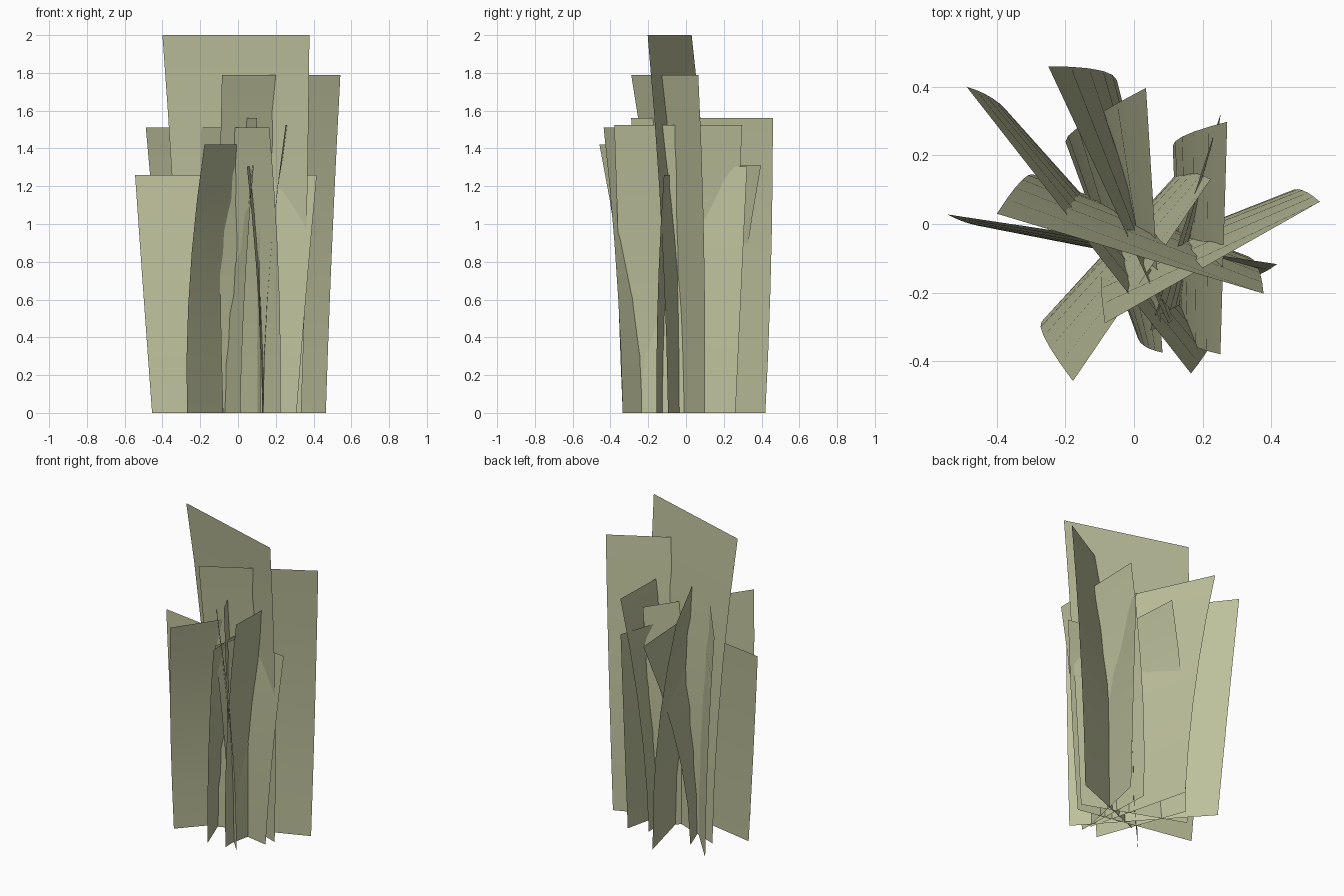
import bpy
from mathutils import Vector

if "Cube" in bpy.data.objects:
    bpy.data.objects.remove(bpy.data.objects["Cube"])

mat = bpy.data.materials.new("dry_grass")
mat.diffuse_color = (0.51, 0.53, 0.33, 1)
mat.use_nodes = True
mat.node_tree.nodes["Principled BSDF"].inputs["Base Color"].default_value = mat.diffuse_color

SEGMENTS = 5   # rows up each blade sheet
BEND = 1.9     # how late the outward lean sets in


def grass_sheet(name, height, base, top):
    """Bent, twisted sheet between a base edge on the ground and a top edge."""
    base = [Vector(p) for p in base]
    top = [Vector(p) for p in top]
    along = (base[1] - base[0]).normalized()
    verts = []
    for i in range(SEGMENTS + 1):
        t = i / SEGMENTS
        for b, e in zip(base, top):
            shift = e - b
            widen = along * shift.dot(along)      # even flare along the width
            lean = shift - widen                  # curved lean across it
            p = b + widen * t + lean * t ** BEND
            verts.append((p.x, p.y, height * t))
    faces = [(2 * i, 2 * i + 1, 2 * i + 3, 2 * i + 2) for i in range(SEGMENTS)]
    mesh = bpy.data.meshes.new(name)
    mesh.from_pydata(verts, [], faces)
    mesh.materials.append(mat)
    mesh.shade_smooth()
    obj = bpy.data.objects.new(name, mesh)
    bpy.context.collection.objects.link(obj)


# Height, base edge ends, top edge ends of every crossed sheet
SHEETS = [
    (2.00, [(-0.295, 0.145), (0.335, -0.095)], [(-0.40, 0.03), (0.378, -0.203)]),
    (1.79, [(-0.08, -0.115), (0.465, 0.10)], [(-0.085, -0.29), (0.542, 0.065)]),
    (1.56, [(0.12, -0.265), (-0.05, 0.42)], [(0.10, -0.29), (-0.25, 0.46)]),
    (1.525, [(0.135, -0.325), (0.113, 0.228)], [(0.252, -0.38), (0.272, 0.298)]),
    (1.51, [(-0.375, 0.335), (0.225, -0.335)], [(-0.488, 0.40), (0.166, -0.436)]),
    (1.42, [(-0.27, -0.285), (0.128, 0.15)], [(-0.178, -0.458), (0.224, 0.131)]),
    (1.31, [(0.012, -0.335), (-0.20, 0.24)], [(0.083, -0.375), (0.035, 0.397)]),
    (1.305, [(0.13, -0.26), (0.243, 0.262)], [(0.047, -0.31), (0.253, 0.323)]),
    (1.26, [(-0.455, -0.005), (0.31, -0.155)], [(-0.545, 0.028), (0.417, -0.117)]),
]
for n, (height, base, top) in enumerate(SHEETS, 1):
    grass_sheet(f"grass_sheet_{n}", height, base, top)
